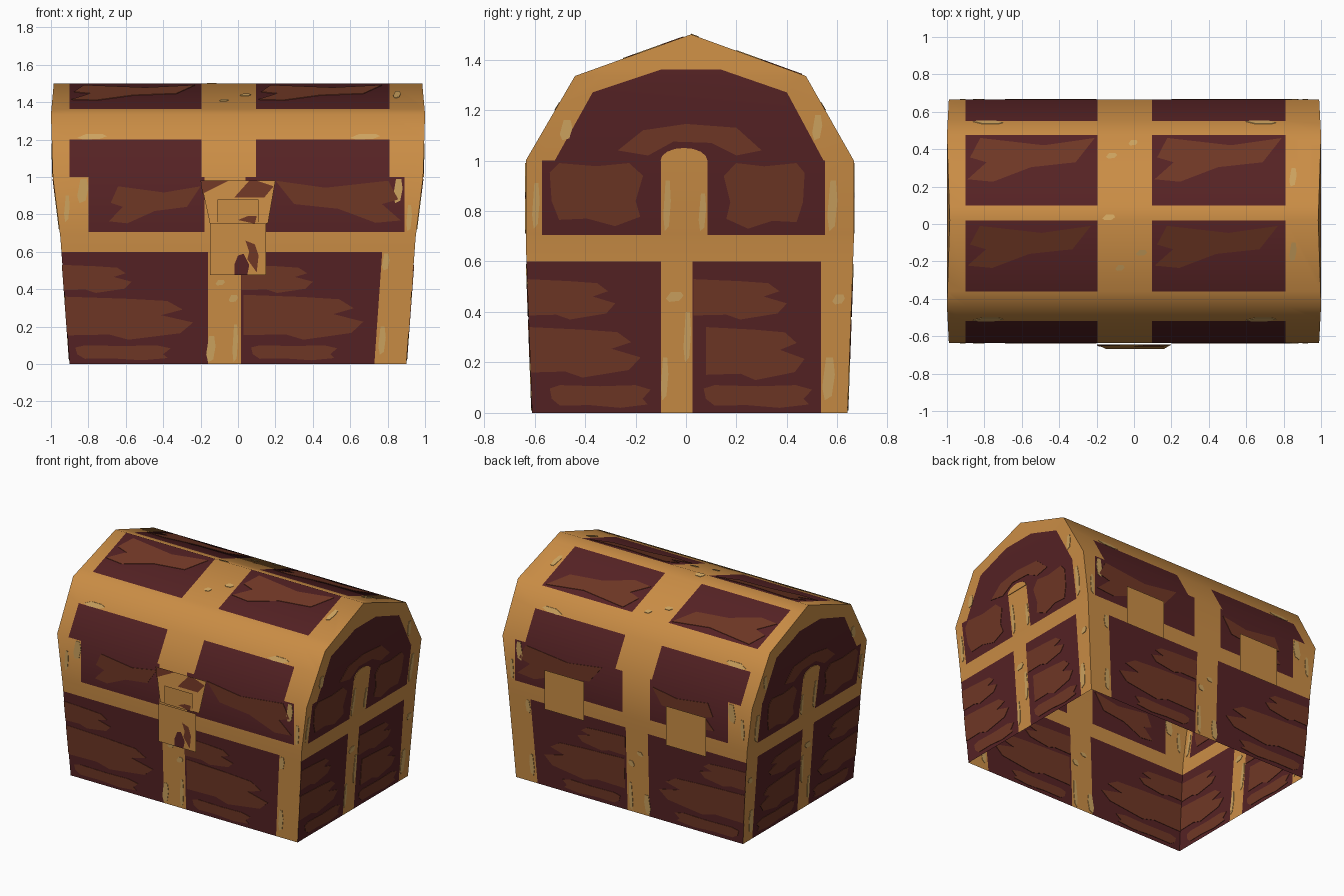
import bpy, bmesh, math
from mathutils import Vector

if "Cube" in bpy.data.objects:
    bpy.data.objects.remove(bpy.data.objects["Cube"])


def material(name, hexa):
    rgb = [int(hexa[i:i + 2], 16) / 255 for i in (0, 2, 4)]
    col = [c / 12.92 if c < 0.04 else ((c + 0.055) / 1.055) ** 2.4 for c in rgb] + [1]
    m = bpy.data.materials.new(name)
    m.use_nodes = True
    m.diffuse_color = col
    m.node_tree.nodes["Principled BSDF"].inputs["Base Color"].default_value = col
    return m


GOLD, RED, BROWN, CREAM = range(4)
MATS = [material("gold trim", "CA8D45"), material("dark red wood", "552224"),
        material("brown grain", "6F3725"), material("pale wear", "CDA35F")]


def finish(bm, name, mats=MATS):
    me = bpy.data.meshes.new(name)
    bm.to_mesh(me)
    bm.free()
    for m in mats:
        me.materials.append(m)
    ob = bpy.data.objects.new(name, me)
    bpy.context.collection.objects.link(ob)
    return ob


# Chest levels: height, front y, back y, half width
LEVELS = [(0, -.61, .64, .9), (.68, -.635, .665, .95), (1, -.635, .665, .99),
          (1.335, -.44, .475, 1), (1.5, .02, .02, .985)]


def level(z):
    for a, b in zip(LEVELS, LEVELS[1:]):
        if z <= b[0]:
            t = (z - a[0]) / (b[0] - a[0])
            return [p + (q - p) * t for p, q in zip(a, b)]
    return LEVELS[-1]


# Shell, open underneath
bm = bmesh.new()
rings = [[bm.verts.new(p) for p in ((-w, f, z), (w, f, z), (w, b, z), (-w, b, z))]
         for z, f, b, w in LEVELS]
for lo, hi in zip(rings, rings[1:]):
    for i in range(4):
        j = (i + 1) % 4
        bm.faces.new((lo[i], lo[j], hi[j], hi[i]))
bmesh.ops.remove_doubles(bm, verts=bm.verts, dist=0.0001)


def cut(group, co, no):
    faces = [f for f in bm.faces if group(f)]
    geom = set(faces)
    for f in faces:
        geom.update(f.edges, f.verts)
    bmesh.ops.bisect_plane(bm, geom=list(geom), dist=0.00001, plane_co=co, plane_no=no)


def is_side(f):
    return abs(f.normal.x) > 0.7


def zone(side, lo, hi):
    return lambda f: is_side(f) == side and lo < f.calc_center_median().z < hi


bm.normal_update()
for z in (.6, .705, 1.2):
    cut(lambda f: True, (0, 0, z), (0, 0, 1))

# Vertical trim edges of the long walls and lid
BASE_X, WALL_X, LID_X = (-.16, .015, .75), (-.8, -.18, .04, .89), (-.9, -.195, .095, .81)
for xs, lo, hi in ((BASE_X, 0, .6), (WALL_X, .705, 1), (LID_X, 1, 2)):
    for x in xs:
        tilt = -.07 if x == BASE_X[2] else 0
        cut(zone(False, lo, hi), (x, 0, .3 if tilt else 0), (1, 0, tilt))
ROOF_Y = (-.36, .1)
for y in ROOF_Y:
    cut(zone(False, 1.3, 2), (0, y, 0), (0, 1, 0))

# Trim edges of the two ends
END_BASE_Y, END_WALL_Y = (-.1, .025, .535), (-.57, -.1, .085, .55)
for ys, lo, hi in ((END_BASE_Y, 0, .6), (END_WALL_Y, .705, 1)):
    for y in ys:
        cut(zone(True, lo, hi), (0, y, 0), (0, 1, 0))
arch = [(.545, 1), (.4, 1.27), (.14, 1.36), (-.1, 1.36), (-.37, 1.27), (-.52, 1)]
ARCH = [(Vector((0, *a)), Vector((0, b[1] - a[1], a[0] - b[0]))) for a, b in zip(arch, arch[1:])]
for co, no in ARCH:
    cut(zone(True, 1, 2), co, no)


def shell_colour(f):
    x, y, z = c = f.calc_center_median()
    if .6 < z < .705:
        return GOLD
    if is_side(f):
        if z < .6:
            a, b, d = END_BASE_Y
            panel = y < a or b < y < d
        elif z < 1:
            a, b, d, e = END_WALL_Y
            panel = a < y < b or d < y < e
        else:
            panel = all((c - co).dot(no) * Vector(no).dot(Vector((0, 0, 1.1)) - co) > 0 for co, no in ARCH)
        return RED if panel else GOLD
    if z < .6:
        a, b, d = BASE_X
        return RED if x < a or b < x < d + .07 * (z - .3) else GOLD
    a, b, d, e = WALL_X if z < 1 else LID_X
    row = z < 1.2 or (z > 1.335 and (ROOF_Y[0] < y < .02 or y > ROOF_Y[1]))
    return RED if row and (a < x < b or d < x < e) else GOLD


bm.normal_update()
for f in bm.faces:
    f.material_index = shell_colour(f)
shell = finish(bm, "chest_shell")
bpy.context.view_layer.objects.active = shell
shell.select_set(True)
bpy.ops.object.shade_smooth_by_angle(angle=math.radians(45))
shell.select_set(False)


# Map wall coordinates onto the shell
def on_long(s):
    def place(u, z):
        _, f, b, w = level(z)
        return Vector((max(-w, min(w, u)), b if s > 0 else f, z)), Vector((0, s, 0))
    return place


def on_end(s):
    def place(u, z):
        _, f, b, w = level(z)
        return Vector((s * w, max(f, min(b, u)), z)), Vector((s, 0, 0))
    return place


def on_roof(u, y):
    edge = -.44 if y < .02 else .475
    return Vector((u, y, 1.5 - .165 * (y - .02) / (edge - .02))), Vector((0, 0, 1))


def plate(bm, place, pts, t=.003):
    rims = [[bm.verts.new(p + n * k) for p, n in (place(*q) for q in pts)] for k in (t, -t)]
    bm.faces.new(rims[0])
    bm.faces.new(rims[1][::-1])
    for i in range(len(pts)):
        bm.faces.new((rims[0][i - 1], rims[1][i - 1], rims[1][i], rims[0][i]))


def fit(shape, box):
    u0, v0, u1, v1 = box
    return [(u0 + (u1 - u0) * a, v0 + (v1 - v0) * b) for a, b in shape]


STROKE = [(0, 1), (.5, .95), (.8, .9), (.92, .7), (.75, .57), (1, .4), (.9, .15), (.5, 0), (.35, .12), (0, .1)]
BLOB = [(0, .85), (.1, 1), (.5, .95), (.85, 1), (1, .8), (.92, .4), (.97, .15), (.7, 0), (.4, .12), (.1, .1), (.02, .4)]
DAUB = [(0, .3), (.3, 1), (.85, 1), (1, .6), (.75, .1), (.2, 0)]
SMEAR = [(0, .15), (.2, .1), (.5, .4), (.85, .5), (1, 1), (.6, .85), (.1, 1), (.02, .6), (.15, .5)]

LONG_GRAIN = [(STROKE, (-.95, .38, -.57, .53)), (STROKE, (-.93, .13, -.24, .36)), (BLOB, (-.87, .02, -.36, .1)),
              (STROKE, (.02, .38, .4, .53)), (STROKE, (.03, .13, .67, .37)), (BLOB, (.07, .02, .53, .1)),
              (SMEAR, (-.69, .73, -.2, .95)), (SMEAR, (.87, .73, .2, .98))]
END_GRAIN = [(STROKE, (-.64, .37, -.28, .53)), (STROKE, (-.64, .14, -.18, .34)), (BLOB, (-.54, .02, -.14, .11)),
             (STROKE, (.03, .37, .4, .53)), (STROKE, (.08, .13, .47, .34)), (BLOB, (.07, .02, .5, .11)),
             (BLOB, (-.54, .74, -.17, .99)), (BLOB, (.47, .73, .15, .99))]
CROWN = [(-.27, 1.04), (-.17, 1.12), (0, 1.145), (.2, 1.13), (.3, 1.04), (.2, 1.02), (.1, 1.07), (-.05, 1.075), (-.15, 1.02)]

grain = bmesh.new()
for s in (-1, 1):
    for shape, box in LONG_GRAIN:
        plate(grain, on_long(s), fit(shape, box))
    for shape, box in END_GRAIN:
        plate(grain, on_end(s), fit(shape, box))
    plate(grain, on_end(s), CROWN)
for x in (-.89, .11):
    plate(grain, on_roof, fit(SMEAR, (x, -.26, x + .66, -.01)))
    plate(grain, on_roof, fit(SMEAR, (x, .2, x + .68, .46)))
finish(grain, "wood_grain", [MATS[BROWN]])

# Rounded tops of the end straps
straps = bmesh.new()
for s in (-1, 1):
    dome = [(-.008 + .093 * math.cos(a), 1 + .05 * math.sin(a)) for a in (math.pi * i / 8 for i in range(9))]
    plate(straps, on_end(s), dome, .004)
finish(straps, "end_strap_tops", [MATS[GOLD]])

# Pale worn spots on the trim: corner and size
LONG_WEAR = [(-.86, 1.2, .16, .03), (.6, 1.2, .16, .03), (-.86, .86, .06, .13), (.83, .86, .05, .13),
             (-.93, .76, .03, .14), (.9, .71, .03, .14), (-.17, .01, .05, .14), (-.03, .01, .03, .2),
             (-.05, .33, .05, .04), (-.12, .42, .05, .03), (.77, .5, .04, .09), (.75, .05, .04, .15)]
END_WEAR = [(-.61, .73, .03, .18), (.56, .72, .04, .2), (-.09, .72, .03, .2), (.05, .72, .03, .15),
            (-.1, .05, .03, .17), (-.01, .2, .03, .2), (-.08, .44, .07, .04), (.54, .05, .05, .17),
            (.58, .43, .05, .04), (-.5, 1.08, .05, .08), (.5, 1.08, .04, .1)]
ROOF_WEAR = [(-.17, .02, .07, .03), (-.03, .42, .05, .03), (-.15, .35, .06, .03), (-.1, -.25, .05, .03),
             (.01, -.17, .06, .03), (.83, .2, .04, .1), (.83, -.2, .04, .1)]
wear = bmesh.new()
walls = [(on_roof, ROOF_WEAR)]
for s in (-1, 1):
    walls += [(on_long(s), LONG_WEAR), (on_end(s), END_WEAR)]
for place, spots in walls:
    for u, v, w, h in spots:
        plate(wear, place, fit(DAUB, (u, v, u + w, v + h)))
finish(wear, "worn_spots", [MATS[CREAM]])


# Flat metal sheets standing off the walls
def sheet(name, pts, depth, mat):
    bm = bmesh.new()
    bm.faces.new([bm.verts.new((x, depth(z), z)) for x, z in pts])
    finish(bm, name, [MATS[mat]])


def box(x0, z0, x1, z1):
    return [(x0, z0), (x1, z0), (x1, z1), (x0, z1)]


def hasp_y(z):
    return -.645 - (.98 - z) * .1


sheet("hasp_plate", [(-.15, .75), (.16, .75), (.2, .98), (-.2, .98)], hasp_y, GOLD)
sheet("hasp_corner", [(-.19, .91), (-.05, .98), (-.2, .98)], lambda z: hasp_y(z) - .002, BROWN)
sheet("hasp_stripe", [(-.02, .89), (.14, .89), (.19, .95), (.1, .98), (.06, .98)],
      lambda z: hasp_y(z) - .002, BROWN)
sheet("hasp_tongue", box(-.11, .75, .11, .88), lambda z: -.675, GOLD)
sheet("tongue_mark", [(0, .77), (.09, .75), (.1, .79), (.05, .79)], lambda z: -.677, BROWN)
sheet("lock_plate", box(-.15, .475, .15, .75), lambda z: -.688, GOLD)
sheet("keyhole", [(-.02, .477), (.05, .477), (.06, .53), (.03, .59), (0, .58), (-.02, .53)], lambda z: -.69, RED)
sheet("lock_shade", [(.1, .49), (.11, .58), (.09, .64), (.04, .66), (.06, .6), (.05, .56)], lambda z: -.69, BROWN)
for side, s in (("left", 1), ("right", -1)):
    sheet(side + "_hinge", box(s * .64, .575, s * .325, .855), lambda z: .69, GOLD)
